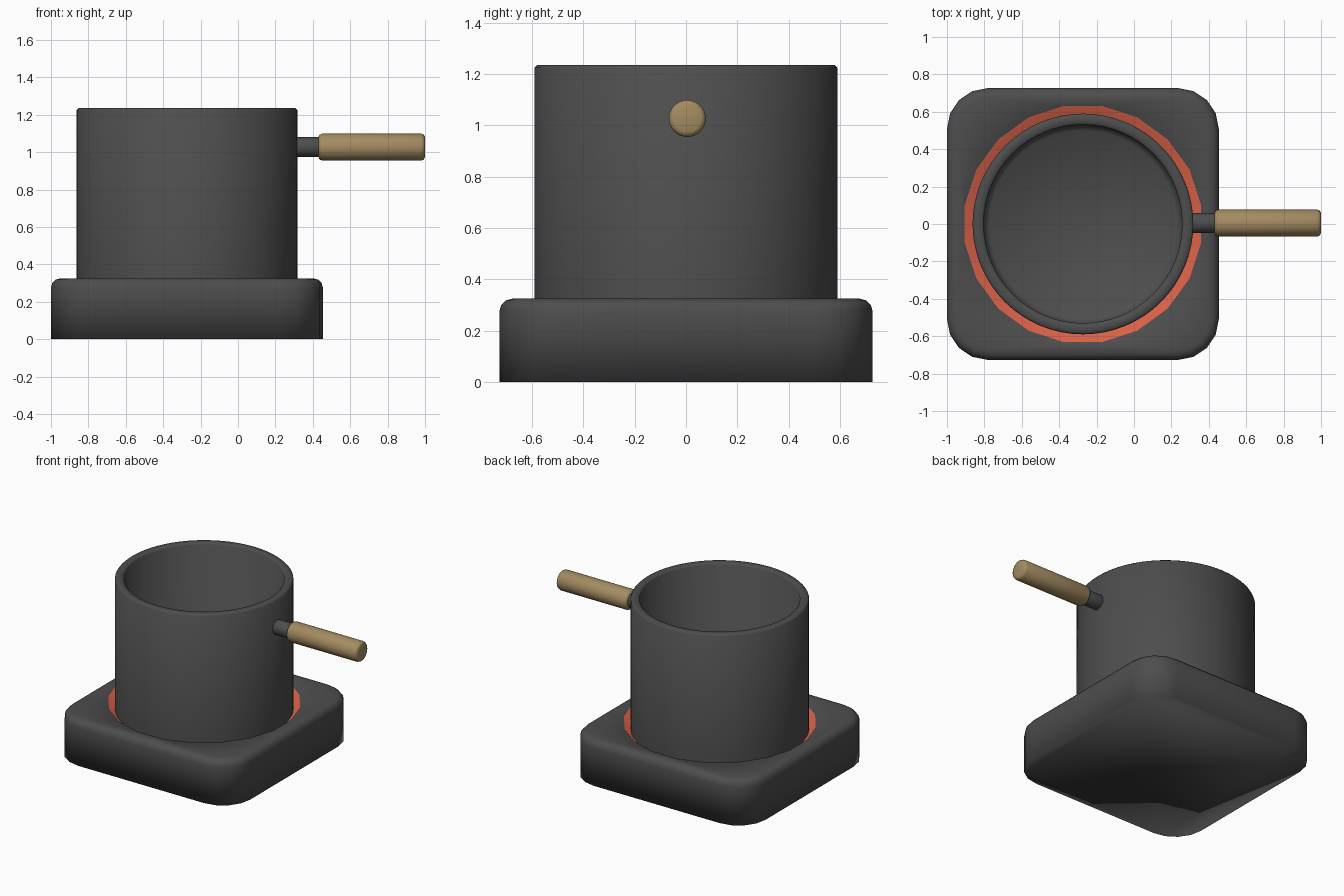
import bpy, bmesh, math
from mathutils import Matrix

if "Cube" in bpy.data.objects:
    bpy.data.objects.remove(bpy.data.objects["Cube"])

CX = -0.273  # centre of base and pot


def material(name, rgb):
    m = bpy.data.materials.new(name)
    m.diffuse_color = (*rgb, 1)
    m.use_nodes = True
    m.node_tree.nodes["Principled BSDF"].inputs["Base Color"].default_value = m.diffuse_color
    return m


GREY = material("dark grey", (0.075, 0.075, 0.075))
ORANGE = material("hot orange", (0.69, 0.12, 0.065))
WOOD = material("light wood", (0.37, 0.26, 0.12))


def finish(name, bm, mats, angle=None):
    bmesh.ops.recalc_face_normals(bm, faces=bm.faces)
    me = bpy.data.meshes.new(name)
    bm.to_mesh(me)
    bm.free()
    for m in mats:
        me.materials.append(m)
    ob = bpy.data.objects.new(name, me)
    bpy.context.collection.objects.link(ob)
    bpy.ops.object.select_all(action='DESELECT')
    ob.select_set(True)
    bpy.context.view_layer.objects.active = ob
    if angle is None:
        bpy.ops.object.shade_smooth()
    else:
        bpy.ops.object.shade_smooth_by_angle(angle=math.radians(angle))
    return ob


def loft(rings):
    """Skin a stack of equal-length point rings and cap both ends."""
    bm = bmesh.new()
    loops = [[bm.verts.new(p) for p in r] for r in rings]
    bands = []
    for a, b in zip(loops, loops[1:]):
        n = len(a)
        bands.append([bm.faces.new((a[i], a[(i + 1) % n], b[(i + 1) % n], b[i])) for i in range(n)])
    bm.faces.new(loops[0])
    bands.append([bm.faces.new(loops[-1])])
    return bm, bands


def circle(r, z, n, start=0.0):
    return [(r * math.cos(start + 2 * math.pi * i / n), r * math.sin(start + 2 * math.pi * i / n), z)
            for i in range(n)]


def rounded_square(half, r, z):
    pts = []
    for c in range(4):
        mid = math.radians(45 + 90 * c)
        ox, oy = (math.copysign(half - r, f(mid)) for f in (math.cos, math.sin))
        for k in range(5):
            a = math.radians(90 * c + 22.5 * k)
            pts.append((ox + r * math.cos(a), oy + r * math.sin(a), z))
    return pts


# Base: rounded block with a glowing, sloped round recess in the top
H, F, R = 0.325, 0.05, 0.22
rings = [rounded_square(0.727, R, 0)]
for k in range(4):
    t = math.radians(30 * k)
    inset = F * (1 - math.cos(t))
    rings.append(rounded_square(0.727 - inset, R - inset, H - F + F * math.sin(t)))
rings += [circle(0.64, H, 20, math.radians(9)), circle(0.575, 0.26, 20, math.radians(9))]
bm, bands = loft(rings)
for band in bands[-2:]:
    for f in band:
        f.material_index = 1
finish("heater_base", bm, [GREY, ORANGE]).location.x = CX

# Pot: open cylinder with a softened rim
profile = [(0.59, 0.262), (0.59, 1.225), (0.58, 1.235), (0.54, 1.235), (0.53, 1.225),
           (0.53, 0.36), (0.50, 0.33)]
bm, _ = loft([circle(r, z, 64) for r, z in profile])
finish("pot", bm, [GREY], 50).location.x = CX

# Handle: metal stub and wooden grip along +x


def rod(name, x0, x1, r, bevel, mat):
    prof = [(r - bevel, x0), (r - bevel * 0.3, x0 + bevel * 0.3), (r, x0 + bevel),
            (r, x1 - bevel), (r - bevel * 0.3, x1 - bevel * 0.3), (r - bevel, x1)]
    bm, _ = loft([circle(a, z, 32) for a, z in prof])
    bmesh.ops.transform(bm, matrix=Matrix.Rotation(math.pi / 2, 4, 'Y'), verts=bm.verts)
    finish(name, bm, [mat], 50).location = (0, 0.005, 1.027)


rod("handle_stub", 0.29, 0.45, 0.053, 0.003, GREY)
rod("handle_grip", 0.43, 1.0, 0.072, 0.02, WOOD)
